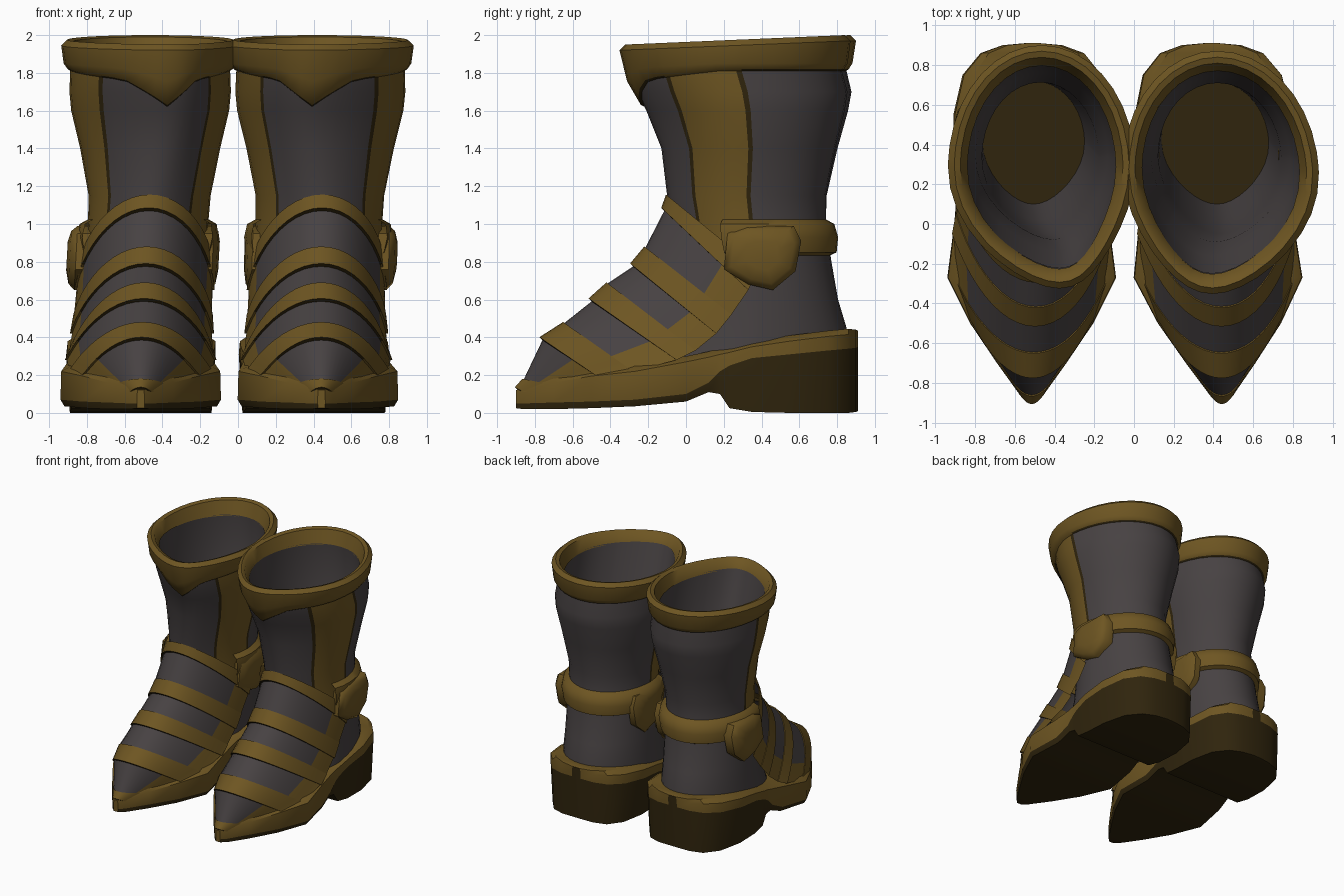
import bpy, bmesh
from math import sin, cos, radians

if "Cube" in bpy.data.objects:
    bpy.data.objects.remove(bpy.data.objects["Cube"])


def material(name, rgb):
    m = bpy.data.materials.new(name)
    m.use_nodes = True
    m.diffuse_color = (*rgb, 1)
    m.node_tree.nodes["Principled BSDF"].inputs["Base Color"].default_value = (*rgb, 1)
    return m


MATS = [material("antique gold", (0.155, 0.092, 0.016)),
        material("charcoal leather", (0.063, 0.054, 0.055)),
        material("dark brown", (0.029, 0.018, 0.004))]
GOLD, GREY, BROWN = 0, 1, 2


def loft(name, rings, paint, closed=True, caps=(None, None), angle=35):
    """Skin a list of rings; paint(row, column) gives the colour of a face."""
    bm = bmesh.new()
    rows = [[bm.verts.new(p) for p in r] for r in rings]
    n = len(rows[0])
    for i in range(len(rows) - 1):
        for j in range(n if closed else n - 1):
            k = (j + 1) % n
            f = bm.faces.new((rows[i][j], rows[i][k], rows[i + 1][k], rows[i + 1][j]))
            f.material_index = paint(i, j)
    for row, colour in zip((rows[0], rows[-1]), caps):
        if colour is not None:
            bm.faces.new(row).material_index = colour
    bmesh.ops.recalc_face_normals(bm, faces=bm.faces)
    me = bpy.data.meshes.new(name)
    bm.to_mesh(me)
    bm.free()
    for m in MATS:
        me.materials.append(m)
    ob = bpy.data.objects.new(name, me)
    bpy.context.collection.objects.link(ob)
    bpy.ops.object.select_all(action='DESELECT')
    ob.select_set(True)
    bpy.context.view_layer.objects.active = ob
    bpy.ops.object.shade_smooth_by_angle(angle=radians(angle))


# Shaft outline: height, front y, back y, half width
SHAFT = [(0.25, -0.2, 0.85, 0.37), (0.45, -0.12, 0.85, 0.36), (0.6, -0.08, 0.805, 0.355),
         (0.8, -0.05, 0.77, 0.345), (1.0, -0.07, 0.74, 0.335), (1.15, -0.1, 0.74, 0.34),
         (1.4, -0.13, 0.79, 0.39), (1.6, -0.21, 0.84, 0.44), (1.7, -0.26, 0.855, 0.45),
         (1.83, -0.3, 0.82, 0.445), (2.0, -0.31, 0.825, 0.447)]
# Inside of the boot, down to the insole
LINING = [(1.88, -0.25, 0.77, 0.4), (1.6, -0.16, 0.79, 0.39), (1.4, -0.09, 0.75, 0.35),
          (1.1, -0.05, 0.71, 0.31), (0.8, 0.02, 0.72, 0.29), (0.47, 0.1, 0.72, 0.27)]
# Instep rows: ridge y, ridge z, side y, side z, half width
INSTEP = [(-0.1, 1.15, 0.38, 0.76, 0.355), (-0.115, 1.07, 0.33, 0.65, 0.36),
          (-0.215, 0.875, 0.24, 0.52, 0.365), (-0.28, 0.775, 0.16, 0.42, 0.37),
          (-0.415, 0.685, 0.05, 0.33, 0.38), (-0.5, 0.59, -0.05, 0.28, 0.39),
          (-0.645, 0.475, -0.28, 0.22, 0.38), (-0.76, 0.385, -0.48, 0.2, 0.3),
          (-0.86, 0.175, -0.72, 0.15, 0.14), (-0.89, 0.12, -0.86, 0.11, 0.05)]
# Sole stations: y, half width, bottom, sole line, welt top
SOLE = [(-0.9, 0.02, 0.025, 0.05, 0.12), (-0.86, 0.06, 0.02, 0.05, 0.145),
        (-0.7, 0.175, 0.02, 0.055, 0.19), (-0.5, 0.31, 0.025, 0.06, 0.225),
        (-0.27, 0.425, 0.035, 0.07, 0.25), (0.0, 0.39, 0.06, 0.1, 0.3),
        (0.12, 0.38, 0.11, 0.16, 0.325), (0.18, 0.38, 0.1, 0.22, 0.34),
        (0.23, 0.385, 0.025, 0.25, 0.35), (0.35, 0.395, 0.005, 0.29, 0.38),
        (0.55, 0.395, 0, 0.31, 0.41), (0.75, 0.35, 0, 0.33, 0.435),
        (0.86, 0.26, 0, 0.34, 0.445), (0.9, 0.15, 0.005, 0.345, 0.44),
        (0.91, 0.04, 0.01, 0.35, 0.435)]
# Buckle outline seen from the side: y, z
BUCKLE = [(0.2, 0.76), (0.22, 0.95), (0.32, 0.99), (0.57, 0.99), (0.61, 0.91),
          (0.58, 0.75), (0.46, 0.65), (0.33, 0.68)]
# Column angles, with narrow columns for the panel seams
ANGLES = sorted(list(range(-180, 180, 10)) + [3, 177, -43, -137])


def outline(z):
    """Shaft outline at any height."""
    for a, b in zip(SHAFT, SHAFT[1:]):
        if z <= b[0]:
            t = max(0, (z - a[0]) / (b[0] - a[0]))
            return [p + (q - p) * t for p, q in zip(a[1:], b[1:])]
    return SHAFT[-1][1:]


def shaft_colour(i, j):
    """Gold side strips with dark seams above the ankle, grey elsewhere."""
    a = ANGLES[j] + 1
    a = -180 - a if a < -90 else (180 - a if a > 90 else a)
    if i < 3:
        return GREY
    if 0 < a < 3 or -43 < a < -40:
        return BROWN
    return GOLD if -40 < a < 0 else GREY


def boot(side, out, foot_x, lean, lean_y, turn, tip, wide):
    def put(x, y, z):
        t = min(1, max(0, (z - 0.3) / 0.9))
        return (foot_x + x + lean * t - turn * y, y + lean_y * max(0, z - 1), z)

    def point(a, z, off=0.0, shape=None):
        front, back, rx = shape or outline(z)
        s, c = sin(radians(a)), cos(radians(a))
        pinch = 1 - 0.22 * s * s if s < 0 else 1
        skew = tip * max(0, -s) ** 3 * min(1, max(0, (z - 1) / 0.6))
        return put((rx * wide + off) * c * pinch + skew,
                   (front + back) / 2 + ((back - front) / 2 + off) * s, z)

    # Shaft with side panels
    zs = [s[0] for s in SHAFT[:-1]] + [1.92]
    loft(side + "_shaft", [[point(a, z) for a in ANGLES] for z in zs], shaft_colour)

    # Lining and insole
    loft(side + "_lining", [[point(a, s[0], 0, s[1:]) for a in ANGLES] for s in LINING],
         lambda i, j: GREY, caps=(None, BROWN))

    # Rolled cuff with a point at the front
    def low(a):
        d = abs(a + 90)
        return 1.63 + 0.14 * d / 32 if d < 32 else min(1.82, 1.77 + (d - 32) * 0.001)

    def top(a):
        return 1.975 + 0.025 * sin(radians(a))

    cuff = [(lambda a: low(a) - 0.012, -0.005), (low, 0.014),
            (lambda a: low(a) * 0.5 + 0.94, 0.035), (lambda a: top(a) - 0.03, 0.047),
            (top, 0.015), (lambda a: top(a) - 0.01, -0.015), (lambda a: 1.87, -0.05)]
    loft(side + "_cuff", [[point(a, h(a), off) for a in ANGLES] for h, off in cuff],
         lambda i, j: BROWN if i == 0 and shaft_colour(5, j) == GREY else GOLD, angle=50)

    # Instep with overlapping arched bands, more pointed towards the toe
    steps = [v * 7.5 for v in range(-12, 13)]

    def arch(k, off):
        ya, za, ys, zs_, w = INSTEP[k]
        ya, za, w = ya - off, za + off, w + off * 0.7
        point_mix = 0.08 * k
        pts = []
        for v in steps:
            c = max(0, cos(radians(v))) ** 1.2
            x = (1 - point_mix) * sin(radians(v)) + point_mix * v / 90
            pts.append(put(w * x, ys + (ya - ys) * c, zs_ + (za - zs_) * c))
        return pts

    rings, kinds = [], []
    for k in range(len(INSTEP)):
        band_start = k % 2 == 0
        rings += [arch(k, off) for off in ((0, 0.006) if band_start else (0.016, 0))]
        kinds += [GOLD, GOLD] if band_start else [BROWN, GREY]

    def instep_colour(i, j):
        edge = abs(steps[j] + 3.75)
        return GOLD if edge > (60 if i >= 14 else 70) else kinds[i]

    loft(side + "_instep", rings, instep_colour, closed=False, angle=40)

    # Welt, sole and heel in one piece
    def section(y, w, zb, zm, zt):
        half = [(w * 0.95, zb), (w, zm), (w * 0.99, zt - 0.03), (w * 0.86, zt)]
        return [put(x, y, z) for x, z in half] + [put(-x, y, z) for x, z in reversed(half)]

    loft(side + "_sole_and_welt", [section(*s) for s in SOLE],
         lambda i, j: BROWN if j in (0, 6, 7) else GOLD, caps=(GOLD, BROWN))

    # Ankle strap round the back
    arc = range(-20, 201, 10)
    strap = [(0.83, -0.01), (0.85, 0.035), (0.93, 0.055), (1.0, 0.045), (1.03, -0.01)]
    loft(side + "_ankle_strap", [[point(a, z, off) for a in arc] for z, off in strap],
         lambda i, j: GOLD, closed=False, angle=50)

    # Large outer buckle and a flatter inner one
    for name, sign, depth in (("outer", out, 0.12), ("inner", -out, 0.085)):
        layers = [(0, 1.0), (0.6, 1.0), (0.87, 0.82), (1, 0.45)]
        loft(f"{side}_{name}_buckle",
             [[put(sign * (0.3 + depth * d), 0.41 + (y - 0.41) * s, 0.84 + (z - 0.84) * s)
               for y, z in BUCKLE] for d, s in layers],
             lambda i, j: GOLD, caps=(GOLD, GOLD), angle=45)


boot("left", 1, 0.415, 0.03, 0.0, 0.03, -0.06, 1.0)
boot("right", -1, -0.515, 0.05, 0.03, 0.0, 0.09, 0.95)
